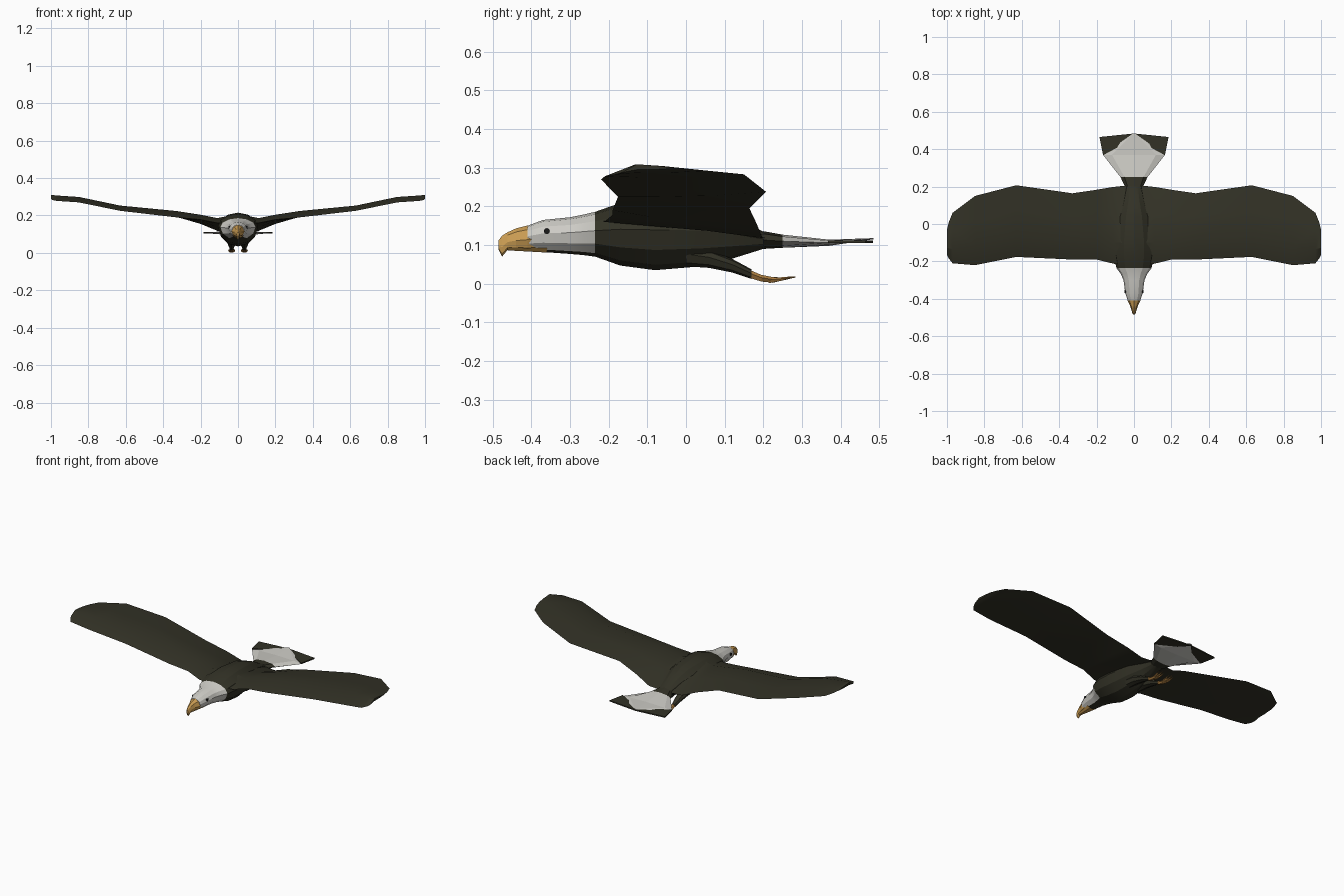
import bpy, bmesh, math
from mathutils import Vector

if "Cube" in bpy.data.objects:
    bpy.data.objects.remove(bpy.data.objects["Cube"])


def material(name, rgb):
    m = bpy.data.materials.new(name)
    m.diffuse_color = (*rgb, 1)
    m.use_nodes = True
    m.node_tree.nodes["Principled BSDF"].inputs["Base Color"].default_value = m.diffuse_color
    return m


BROWN = material("dark brown feathers", (0.032, 0.031, 0.019))
WHITE = material("white feathers", (0.62, 0.61, 0.57))
GOLD = material("beak gold", (0.62, 0.35, 0.09))
AMBER = material("foot amber", (0.40, 0.20, 0.05))
BLACK = material("eye black", (0.01, 0.01, 0.01))


def loft(name, rings, mats, rule=None, mirror=False, smooth=None):
    """Skin a list of equal-length point rings and cap both ends."""
    bm = bmesh.new()
    loops = [[bm.verts.new(p) for p in ring] for ring in rings]
    n = len(loops[0])
    for a, b in zip(loops, loops[1:]):
        for i in range(n):
            bm.faces.new((a[i], a[(i + 1) % n], b[(i + 1) % n], b[i]))
    bm.faces.new(loops[0])
    bm.faces.new(loops[-1])
    bmesh.ops.recalc_face_normals(bm, faces=bm.faces)
    if rule:
        for f in bm.faces:
            f.material_index = rule(f.calc_center_median(), f.normal)
    mesh = bpy.data.meshes.new(name)
    bm.to_mesh(mesh)
    bm.free()
    for m in mats:
        mesh.materials.append(m)
    ob = bpy.data.objects.new(name, mesh)
    bpy.context.collection.objects.link(ob)
    if mirror:
        ob.modifiers.new("mirror", "MIRROR").use_mirror_merge = False
    if smooth:
        bpy.ops.object.select_all(action="DESELECT")
        ob.select_set(True)
        bpy.context.view_layer.objects.active = ob
        bpy.ops.object.shade_smooth_by_angle(angle=math.radians(smooth))
    return ob


def oval(y, hw, zb, zt, x=0, n=12, wide=0.58):
    """Egg-shaped ring across y, widest at a fraction of its height."""
    zc = zb + wide * (zt - zb)
    ring = []
    for i in range(n):
        a = 2 * math.pi * i / n
        s = math.sin(a)
        ring.append((x + hw * math.cos(a), y, zc + s * (zt - zc if s > 0 else zc - zb)))
    return ring


# Body and head: y, half width, bottom, top
body = [(-.41, .033, .085, .15), (-.37, .047, .082, .165), (-.30, .056, .077, .172),
        (-.265, .072, .074, .179), (-.235, .094, .07, .186), (-.17, .108, .047, .209),
        (-.08, .105, .035, .215), (.04, .085, .045, .205), (.12, .06, .065, .175),
        (.2, .042, .09, .135), (.24, .04, .095, .124)]
loft("body_and_head", [oval(*r) for r in body], [BROWN, WHITE],
     lambda c, n: int(c.y < -.236 and not (n.z < -.85 and c.y > -.36)), smooth=20)

# Hooked beak, with the lower jaw running back under the face
beak = [(-.385, .035, .084, .156), (-.41, .034, .084, .1505), (-.44, .02, .086, .143),
        (-.462, .013, .087, .133), (-.476, .009, .07, .124), (-.485, .005, .088, .112)]
loft("beak", [oval(*r, n=8, wide=.45) for r in beak], [GOLD])
loft("lower_jaw", [oval(-.36, .03, .079, .10, n=6), oval(-.46, .01, .085, .10, n=6)], [GOLD])

# Eyes: thin plates on the sides of the head
loft("eyes", [[(x, -.36 + .008 * math.cos(t), .136 + .008 * math.sin(t))
               for t in [k * math.pi / 4 for k in range(8)]] for x in (.042, .050)],
     [BLACK], mirror=True)


# Wings: x, leading y, trailing y, leading z, top z, trailing z, thickness
def wing_section(x, y0, y1, z0, zt, z1, th):
    ya, yb = y0 + .28 * (y1 - y0), y0 + .65 * (y1 - y0)
    zb = zt * .65 + z1 * .35
    return [(x, y0, z0), (x, ya, zt), (x, yb, zb), (x, y1, z1),
            (x, yb, zb - th * .7), (x, ya, zt - th)]


wing = [(.02, -.225, .208, .165, .205, .118, .04), (.11, -.212, .198, .16, .186, .118, .036),
        (.20, -.19, .183, .178, .204, .155, .032), (.33, -.19, .164, .19, .224, .195, .03),
        (.63, -.176, .207, .225, .253, .238, .028), (.85, -.22, .15, .27, .299, .283, .024),
        (.97, -.21, .06, .278, .307, .292, .02), (.99, -.185, .01, .282, .309, .296, .018),
        (1.0, -.165, -.03, .288, .309, .299, .014)]
loft("wings", [wing_section(*r) for r in wing], [BROWN], mirror=True, smooth=25)

# Tail fan: white wedge with dark outer corners
tail = [(.20, .048, .09, .136), (.25, .072, .093, .127), (.37, .166, .098, .114),
        (.485, .004, .115, .118)]
loft("tail_fan", [oval(*r, n=8, wide=.5) for r in tail], [BROWN, WHITE],
     lambda c, n: int(c.y > .245))
corner = [(0, .484), (.185, .465), (.165, .368), (.05, .43)]
loft("tail_corners", [[(x, y, z) for x, y in corner] for z in (.105, .112)],
     [BROWN], mirror=True)

# Legs trailing under the tail
leg = [(.0, .03, .045, .10), (.06, .03, .041, .088), (.12, .022, .029, .064),
       (.17, .011, .012, .037)]
loft("thighs", [oval(*r, x=.034, n=8) for r in leg], [BROWN], mirror=True, smooth=30)
foot = [(.165, .010, .013, .037), (.195, .012, .004, .024), (.225, .015, .001, .018),
        (.245, .010, .007, .017)]
loft("feet", [oval(*r, x=.034, n=6) for r in foot], [AMBER], mirror=True)

# Toes, three per foot
for k in (-1, 0, 1):
    loft("toe", [oval(.215, .006, .001, .016, x=.034 + k * .008, n=5),
                 oval(.25, .005, .008, .017, x=.034 + k * .014, n=5),
                 oval(.283 - abs(k) * .01, .0015, .016, .019, x=.034 + k * .016, n=5)],
         [AMBER], mirror=True)
